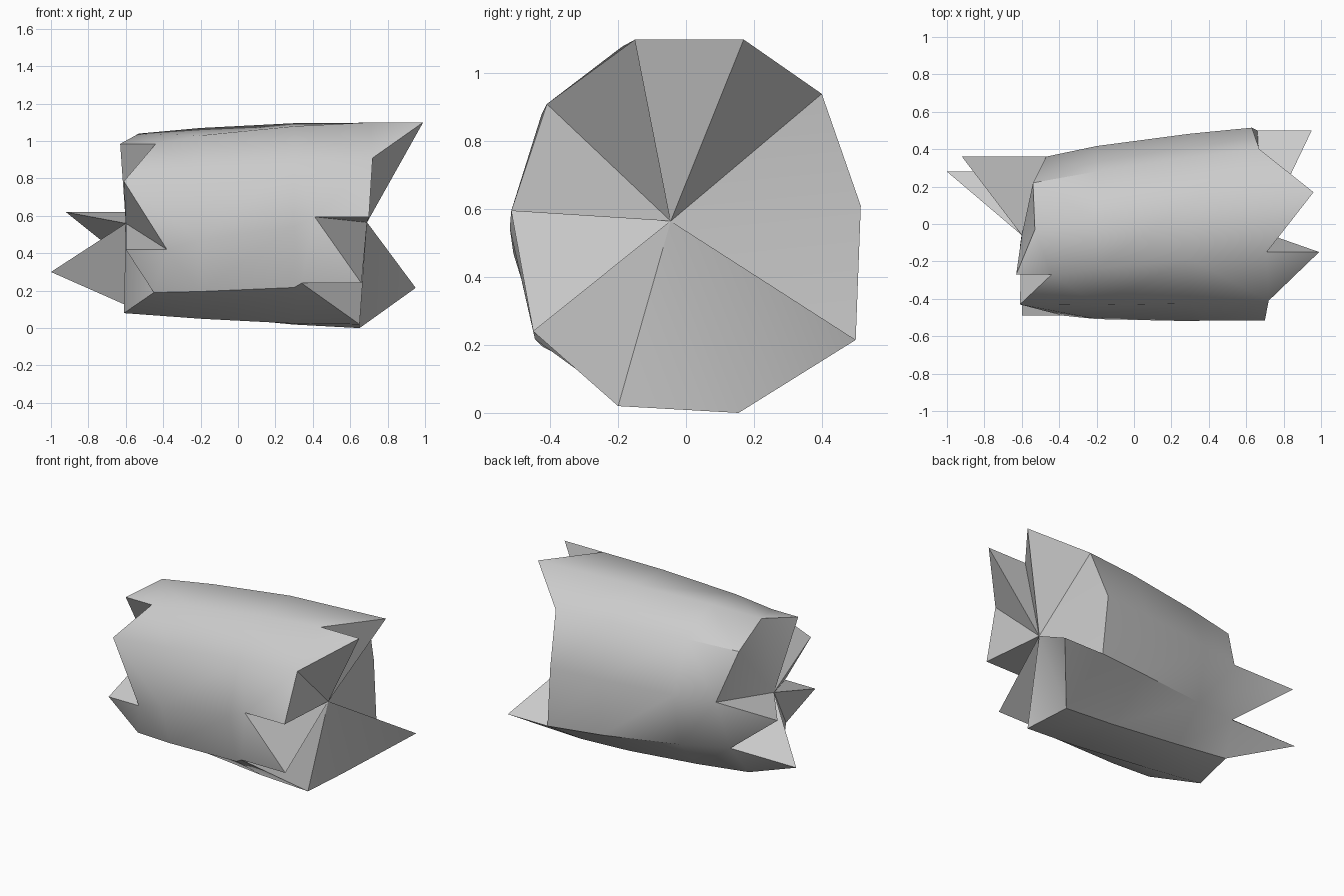
import bpy
import bmesh
import math
from mathutils import Vector

cube = bpy.data.objects.get("Cube")
if cube:
    bpy.data.objects.remove(cube)

# Grain lines around the trunk. Each end: y, z, then the break point in x
# of the panel before the line and of the panel after it.
GRAIN = [
    ((-.27, .985, -.44, -.63), (-.15, 1.10, .99, .71)),
    ((-.03, 1.04, -.53, -.53), (.17, 1.10, .96, .96)),
    ((.22, .92, -.54, -.54), (.40, .94, .67, .67)),
    ((.36, .62, -.47, -.92), (.515, .61, .63, .63)),
    ((.28, .30, -.52, -1), (.50, .215, .66, .95)),
    ((.16, .11, -.57, -.57), (.155, 0, .65, .65)),
    ((-.12, .08, -.61, -.61), (-.20, .02, .65, .65)),
    ((-.40, .19, -.45, -.45), (-.45, .24, .34, .66)),
    ((-.49, .42, -.60, -.38), (-.515, .595, .41, .70)),
    ((-.43, .785, -.61, -.61), (-.41, .91, .72, .72)),
]
HEARTS = (Vector((-.6, -.06, .56)), Vector((.69, -.045, .565)))
RINGS = (-.2, .3)
SWELL = 1.025

bm = bmesh.new()
count = len(GRAIN)


def ring_vertex(line, x):
    """Point on a grain line inside the trunk, swollen slightly outward."""
    t = (x + .55) / 1.2
    core = HEARTS[0].lerp(HEARTS[1], t)
    low, high = (Vector((x, end[0], end[1])) for end in line)
    point = core + (low.lerp(high, t) - core) * SWELL
    return bm.verts.new((x, point.y, point.z))


def break_vertices(end):
    """Break points before and after a grain line, shared if equal."""
    y, z, before, after = end
    first = bm.verts.new((before, y, z))
    return first, first if before == after else bm.verts.new((after, y, z))


def edge_chain(pair, own, sign):
    """Break points along one panel edge, from the trunk to the panel tip."""
    chain = sorted(set(pair), key=lambda v: v.co.x * sign)
    return chain[:chain.index(pair[own]) + 1]


# Trunk walls between the two rings
rings = [[ring_vertex(line, x) for line in GRAIN] for x in RINGS]
for i in range(count):
    j = (i + 1) % count
    bm.faces.new((rings[0][i], rings[0][j], rings[1][j], rings[1][i]))

# Jagged ends: splintered panels, wedges to the heart and exposed split faces
for side, sign in ((0, -1), (1, 1)):
    heart = bm.verts.new(HEARTS[side])
    breaks = [break_vertices(line[side]) for line in GRAIN]
    for i in range(count):
        j = (i + 1) % count
        start = edge_chain(breaks[i], 1, sign)
        finish = edge_chain(breaks[j], 0, sign)
        bm.faces.new([rings[side][i]] + start + finish[::-1] + [rings[side][j]])
        bm.faces.new((heart, start[-1], finish[-1]))
        before, after = breaks[i]
        if before is not after:
            bm.faces.new((heart, before, after))

bmesh.ops.recalc_face_normals(bm, faces=bm.faces)
bmesh.ops.triangulate(bm, faces=[f for f in bm.faces if len(f.verts) > 4])

mesh = bpy.data.meshes.new("splintered_log")
bm.to_mesh(mesh)
bm.free()
log = bpy.data.objects.new("splintered_log", mesh)
bpy.context.collection.objects.link(log)

# Plain grey surface
grey = bpy.data.materials.new("light_grey")
grey.use_nodes = True
colour = (.6, .6, .6, 1)
grey.diffuse_color = colour
grey.node_tree.nodes["Principled BSDF"].inputs["Base Color"].default_value = colour
mesh.materials.append(grey)

# Soft trunk, crisp splinters
bpy.ops.object.select_all(action="DESELECT")
log.select_set(True)
bpy.context.view_layer.objects.active = log
bpy.ops.object.shade_smooth_by_angle(angle=math.radians(38))
